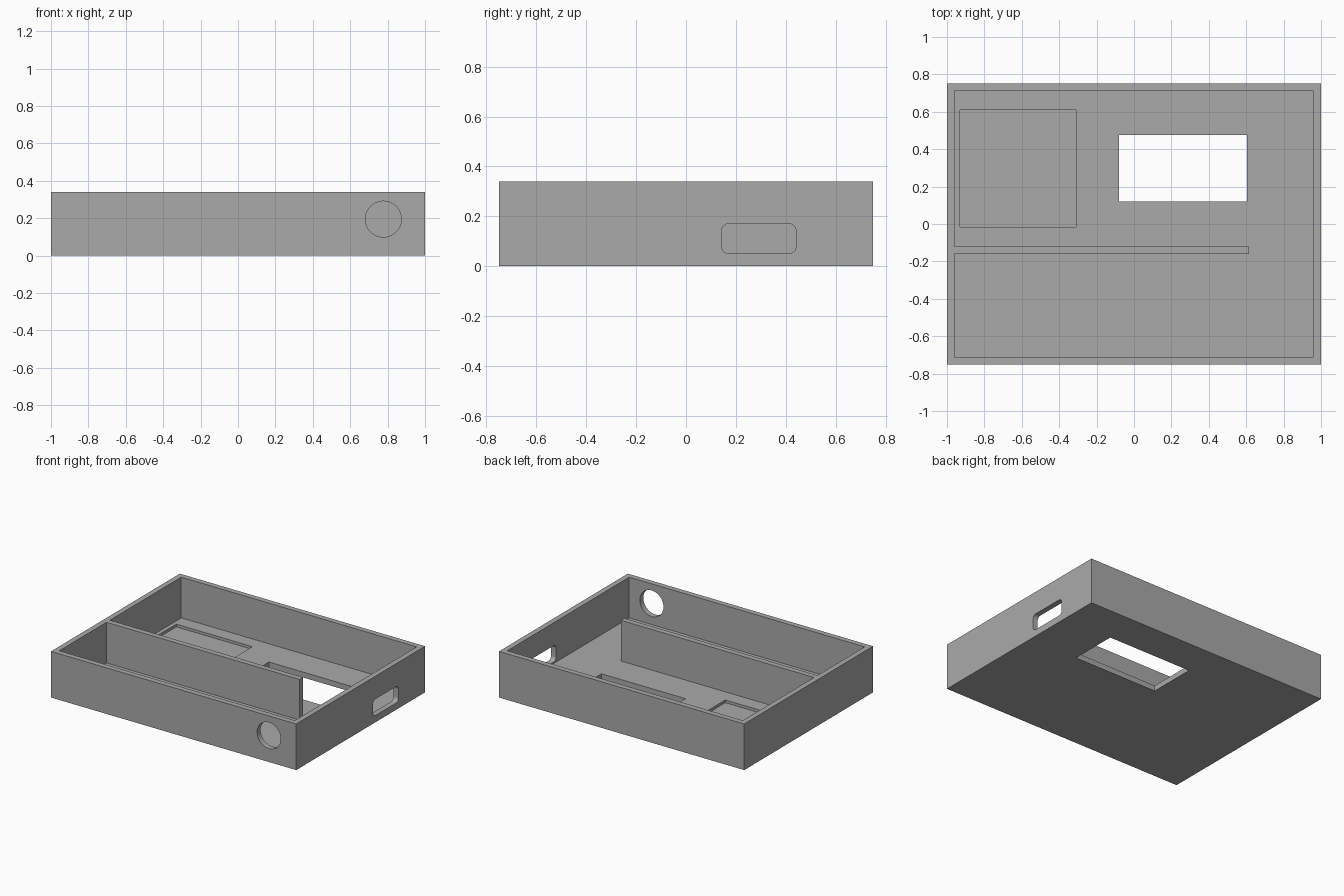
import bpy, bmesh, math
from mathutils import Vector

if "Cube" in bpy.data.objects:
    bpy.data.objects.remove(bpy.data.objects["Cube"], do_unlink=True)

# One plain grey for the whole case
grey = bpy.data.materials.new("plain grey")
grey.use_nodes = True
COLOUR = (0.4, 0.4, 0.4, 1)
grey.diffuse_color = COLOUR
grey.node_tree.nodes["Principled BSDF"].inputs["Base Color"].default_value = COLOUR

W, D, H = 1.0, 0.75, 0.34      # half width, half depth, height
WALL, FLOOR = 0.04, 0.04
OVER = 0.05                    # how far cutters overshoot


def rect(x0, x1, y0, y1):
    return [(x0, y0), (x1, y0), (x1, y1), (x0, y1)]


def arc(cx, cy, r, start, sweep, n):
    return [(cx + r * math.cos(start + sweep * i / n),
             cy + r * math.sin(start + sweep * i / n)) for i in range(n + 1)]


def rounded_rect(x0, x1, y0, y1, r):
    corners = [(x1 - r, y1 - r), (x0 + r, y1 - r), (x0 + r, y0 + r), (x1 - r, y0 + r)]
    pts = []
    for i, (cx, cy) in enumerate(corners):
        pts += arc(cx, cy, r, i * math.pi / 2, math.pi / 2, 8)
    return pts


def prism(name, profile, axis, lo, hi):
    """Extrude a 2D profile along x, y or z between lo and hi."""
    place = {"x": lambda a, b: Vector((lo, a, b)),
             "y": lambda a, b: Vector((a, lo, b)),
             "z": lambda a, b: Vector((a, b, lo))}[axis]
    step = Vector([(hi - lo) * (axis == k) for k in "xyz"])
    bm = bmesh.new()
    face = bm.faces.new([bm.verts.new(place(*p)) for p in profile])
    ext = bmesh.ops.extrude_face_region(bm, geom=[face])["geom"]
    bmesh.ops.translate(bm, vec=step, verts=[g for g in ext if isinstance(g, bmesh.types.BMVert)])
    bmesh.ops.recalc_face_normals(bm, faces=bm.faces[:])
    mesh = bpy.data.meshes.new(name)
    bm.to_mesh(mesh)
    bm.free()
    mesh.materials.append(grey)
    obj = bpy.data.objects.new(name, mesh)
    bpy.context.collection.objects.link(obj)
    return obj


case = prism("case_tray", rect(-W, W, -D, D), "z", 0, H)

# Cavity outline wraps around the divider, which joins the left-hand wall
ix, iy = W - WALL, D - WALL
div_end, div_front, div_back = 0.615, -0.16, -0.12
cavity = [(-ix, -iy), (ix, -iy), (ix, iy), (-ix, iy), (-ix, div_back),
          (div_end, div_back), (div_end, div_front), (-ix, div_front)]

cutters = [
    prism("cavity_cutter", cavity, "z", FLOOR, H + OVER),
    # Screen window through the floor
    prism("window_cutter", rect(-0.08, 0.605, 0.12, 0.475), "z", -OVER, FLOOR + OVER),
    # Shallow pocket in the floor
    prism("pocket_cutter", rect(-0.93, -0.31, -0.015, 0.61), "z", FLOOR / 2, FLOOR + OVER),
    # Round hole in the front wall
    prism("round_hole_cutter", arc(0.777, 0.195, 0.096, 0, math.tau, 64)[:-1],
          "y", -D - OVER, -D + WALL + OVER),
    # Rounded slot in the side wall
    prism("slot_cutter", rounded_rect(0.143, 0.441, 0.05, 0.171, 0.03),
          "x", W - WALL - OVER, W + OVER),
]

bpy.context.view_layer.objects.active = case
case.select_set(True)
for cutter in cutters:
    mod = case.modifiers.new(cutter.name, "BOOLEAN")
    mod.operation = "DIFFERENCE"
    mod.solver = "EXACT"
    mod.object = cutter
    bpy.ops.object.modifier_apply(modifier=mod.name)
    bpy.data.objects.remove(cutter, do_unlink=True)

bpy.ops.object.shade_smooth_by_angle(angle=math.radians(30))
